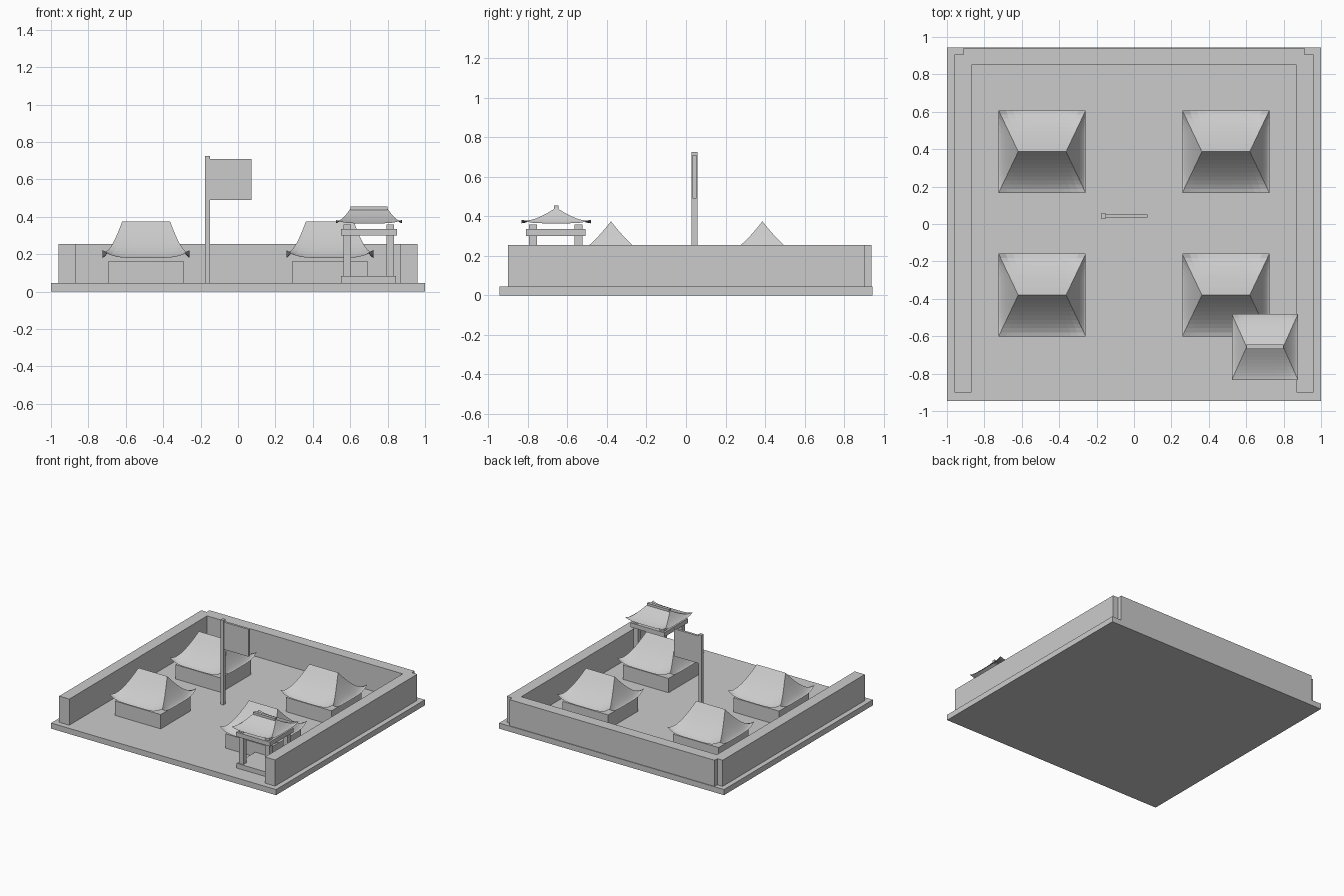
import bpy
import bmesh

if "Cube" in bpy.data.objects:
    bpy.data.objects.remove(bpy.data.objects["Cube"], do_unlink=True)

GREY = (0.6, 0.6, 0.6, 1)
grey = bpy.data.materials.new("light_grey")
grey.use_nodes = True
grey.diffuse_color = GREY
grey.node_tree.nodes["Principled BSDF"].inputs["Base Color"].default_value = GREY


def finish(name, bm):
    mesh = bpy.data.meshes.new(name)
    bm.to_mesh(mesh)
    bm.free()
    mesh.materials.append(grey)
    obj = bpy.data.objects.new(name, mesh)
    bpy.context.collection.objects.link(obj)
    return obj


def prism(name, outline, z0, z1):
    """Extrude a plan outline from z0 to z1."""
    bm = bmesh.new()
    face = bm.faces.new([bm.verts.new((x, y, z0)) for x, y in outline])
    top = bmesh.ops.extrude_face_region(bm, geom=[face])["geom"]
    for v in top:
        if isinstance(v, bmesh.types.BMVert):
            v.co.z = z1
    bmesh.ops.recalc_face_normals(bm, faces=bm.faces)
    return finish(name, bm)


def box(name, x0, x1, y0, y1, z0, z1):
    return prism(name, [(x0, y0), (x1, y0), (x1, y1), (x0, y1)], z0, z1)


def swept_roof(name, cx, cy, ridge, a, b, z_eave, z_ridge, lift, rows=10, cols=12):
    """Hipped roof with concave slopes and corners that curl up."""
    bm = bmesh.new()

    def point(side, s, t):
        half = ridge + (a - ridge) * t
        z = z_eave + (z_ridge - z_eave) * (1 - t) ** 1.45 + lift * abs(s) ** 5 * t ** 4
        if side in ("front", "back"):
            return (cx + s * half, cy + b * t * (1 if side == "back" else -1), z)
        return (cx + half * (1 if side == "left" else -1), cy + s * b * t, z)

    for side in ("front", "back", "left", "right"):
        grid = [[bm.verts.new(point(side, 2 * c / cols - 1, r / rows))
                 for c in range(cols + 1)] for r in range(rows + 1)]
        for r in range(rows):
            for c in range(cols):
                bm.faces.new((grid[r][c], grid[r][c + 1],
                              grid[r + 1][c + 1], grid[r + 1][c]))
    bmesh.ops.remove_doubles(bm, verts=bm.verts, dist=0.0001)
    bm.normal_update()
    for f in bm.faces:
        if f.normal.z < 0:
            f.normal_flip()
    return finish(name, bm)


# Ground slab
GROUND = 0.045
box("ground_slab", -1, 1, -0.945, 0.945, 0, GROUND)

# Enclosing wall, open at the front, with notched back corners
half_wall = [(0.87, 0.85), (0.87, -0.9), (0.96, -0.9),
             (0.96, 0.905), (0.912, 0.905), (0.912, 0.94)]
prism("courtyard_wall", half_wall + [(-x, y) for x, y in reversed(half_wall)],
      GROUND, 0.255)

# Four houses
for x_side, cx in (("right", -0.491), ("left", 0.491)):
    for y_side, cy in (("front", -0.38), ("back", 0.387)):
        tag = f"{y_side}_{x_side}"
        box(f"house_body_{tag}", cx - 0.203, cx + 0.203, cy - 0.19, cy + 0.19,
            GROUND, 0.16)
        swept_roof(f"house_roof_{tag}", cx, cy, 0.128, 0.233, 0.221,
                   0.18, 0.375, 0.042)

# Flag and pole
box("flag_pole", -0.176, -0.15, 0.029, 0.057, GROUND, 0.725)
box("flag", -0.15, 0.071, 0.034, 0.052, 0.49, 0.71)

# Gate pavilion
GX, GY = 0.7, -0.66
box("gate_plinth", GX - 0.148, GX + 0.145, GY - 0.145, GY + 0.145, GROUND, 0.083)
for sx in (-1, 1):
    for sy in (-1, 1):
        px, py = GX + sx * 0.115, GY + sy * 0.115
        box("gate_post", px - 0.02, px + 0.02, py - 0.02, py + 0.02, 0.083, 0.36)
box("gate_beam", GX - 0.15, GX + 0.15, GY - 0.15, GY + 0.15, 0.3, 0.335)
swept_roof("gate_roof", GX, GY + 0.003, 0.098, 0.177, 0.176, 0.365, 0.445, 0.018)
box("gate_ridge", GX - 0.098, GX + 0.098, GY - 0.009, GY + 0.015, 0.436, 0.456)
